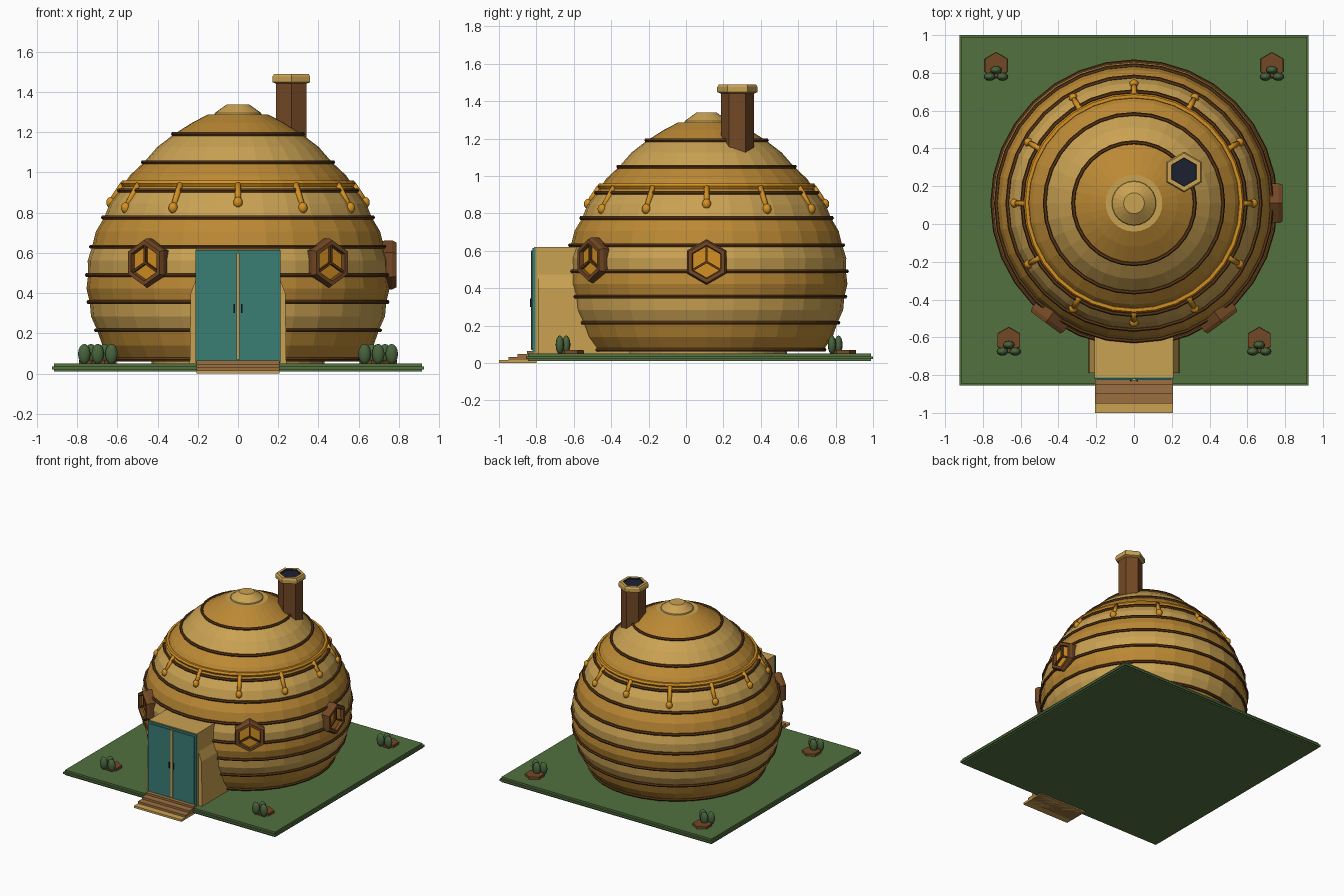
import bpy, bmesh, math
from mathutils import Vector, Matrix

if "Cube" in bpy.data.objects:
    bpy.data.objects.remove(bpy.data.objects["Cube"])


def colour(name, rgb):
    m = bpy.data.materials.new(name)
    m.diffuse_color = (*rgb, 1)
    m.use_nodes = True
    m.node_tree.nodes["Principled BSDF"].inputs["Base Color"].default_value = m.diffuse_color
    return m


PALE = colour("pale honey", (0.59, 0.36, 0.085))
GOLD = colour("deep honey", (0.50, 0.25, 0.035))
AMBER = colour("amber", (0.66, 0.28, 0.015))
DARK = colour("dark brown", (0.10, 0.037, 0.008))
BROWN = colour("wood brown", (0.17, 0.065, 0.018))
STEP = colour("step brown", (0.33, 0.16, 0.052))
GREEN = colour("lawn green", (0.085, 0.165, 0.05))
BUSH = colour("bush green", (0.065, 0.125, 0.045))
TEAL = colour("teal", (0.042, 0.205, 0.175))
NAVY = colour("soot navy", (0.012, 0.014, 0.03))
CX, CY = 0.0, 0.11          # centre of the hive


def finish(name, bm, mats, smooth=False):
    bmesh.ops.recalc_face_normals(bm, faces=bm.faces)
    me = bpy.data.meshes.new(name)
    bm.to_mesh(me)
    bm.free()
    for m in mats:
        me.materials.append(m)
    for p in me.polygons:
        p.use_smooth = smooth
    ob = bpy.data.objects.new(name, me)
    bpy.context.collection.objects.link(ob)
    return ob


def box(name, x, y, z, mat):
    bm = bmesh.new()
    bmesh.ops.create_cube(bm, size=1)
    for v in bm.verts:
        v.co = [lo + (c + 0.5) * (hi - lo) for c, (lo, hi) in zip(v.co, (x, y, z))]
    return finish(name, bm, [mat])


def lathe(name, profile, centre, n, mats, rule=None, turn=0.0, closed=False):
    """Turn (radius, z) points about a vertical axis; rule(i) picks a material per strip."""
    bm = bmesh.new()
    loops = []
    for r, z in profile:
        loops.append([bm.verts.new((centre[0] + r * math.cos(turn + math.tau * k / n),
                                    centre[1] + r * math.sin(turn + math.tau * k / n), z))
                      for k in range(n)])
    count = len(loops) if closed else len(loops) - 1
    for i in range(count):
        a, b = loops[i], loops[(i + 1) % len(loops)]
        for k in range(n):
            f = bm.faces.new((a[k], a[(k + 1) % n], b[(k + 1) % n], b[k]))
            f.material_index = rule(i) if rule else 0
    if not closed:
        bm.faces.new(loops[0][::-1])
        f = bm.faces.new(loops[-1])
        f.material_index = rule(count) if rule else 0
    return finish(name, bm, mats)


def ring(name, r, z, minor, mat):
    pts = [(r + minor * math.cos(math.tau * k / 6), z + minor * math.sin(math.tau * k / 6))
           for k in range(6)]
    return lathe(name, pts, (CX, CY), 32, [mat], closed=True)


# Lawn with a narrow protruding rim
box("lawn", (-0.915, 0.915), (-0.845, 0.99), (0.01, 0.05), GREEN)
box("lawn_rim", (-0.925, 0.925), (-0.855, 1.0), (0.02, 0.035), GREEN)
lathe("foundation", [(0.43, 0.045), (0.43, 0.065)], (CX, CY), 32, [PALE])

# Hive body: bulging bands in alternating honey tones, with a dark cord at every seam
seams = [(0.63, 0.07), (0.705, 0.215), (0.742, 0.355), (0.75, 0.49), (0.73, 0.63),
         (0.67, 0.775), (0.592, 0.91), (0.472, 1.05), (0.322, 1.19)]
profile = []
for (r0, z0), (r1, z1) in zip(seams, seams[1:]):
    out = Vector((z1 - z0, r0 - r1)).normalized() * 0.007
    profile += [(r0 - 0.005, z0), ((r0 + r1) / 2 + out.x, (z0 + z1) / 2 + out.y)]
profile += [(0.317, 1.19), (0.23, 1.245), (0.15, 1.287)]
lathe("hive_body", profile, (CX, CY), 32, [GOLD, PALE], lambda i: (i // 2) % 2)
lathe("hive_cap", [(0.12, 1.28), (0.115, 1.295), (0.055, 1.338)], (CX, CY), 24, [PALE])
for i, (r, z) in enumerate(seams):
    ring(f"seam_cord_{i}", r, z, 0.011, DARK)

# Honey collar and its drips
ring("honey_collar", 0.567, 0.945, 0.017, AMBER)
for i in range(12):
    a = math.tau * i / 12 - math.pi / 2
    d = Vector((math.cos(a), math.sin(a), 0))
    r_end, z_end = (0.632, 0.85) if i % 3 == 0 else (0.645, 0.823)
    top = Vector((CX, CY, 0.942)) + d * 0.572
    end = Vector((CX, CY, z_end)) + d * r_end
    bm = bmesh.new()
    aim = (end - top).to_track_quat('Z', 'Y').to_matrix().to_4x4()
    bmesh.ops.create_cone(bm, segments=8, radius1=0.015, radius2=0.015, cap_ends=True,
                          depth=(end - top).length,
                          matrix=Matrix.Translation((top + end) / 2) @ aim)
    bmesh.ops.create_uvsphere(bm, u_segments=10, v_segments=8, radius=0.024,
                              matrix=Matrix.Translation(end) @ Matrix.Diagonal((1, 1, 1.15, 1)))
    finish(f"honey_drip_{i}", bm, [AMBER], True)


# Hexagonal windows: built facing -y at the origin, then turned around the hive
def window(name, angle, z):
    place = (Matrix.Translation((CX, CY, z)) @ Matrix.Rotation(angle, 4, 'Z')
             @ Matrix.Translation((0, -0.765, 0)))

    def hexagon(bm, r, y):
        return [bm.verts.new((r * math.sin(math.tau * k / 6), y, r * math.cos(math.tau * k / 6)))
                for k in range(6)]

    bm = bmesh.new()
    rows = [hexagon(bm, r, y) for r, y in
            ((0.118, 0.07), (0.122, 0.0), (0.112, -0.022), (0.09, -0.022), (0.085, 0.0))]
    for a, b in zip(rows, rows[1:]):
        for k in range(6):
            bm.faces.new((a[k], a[(k + 1) % 6], b[(k + 1) % 6], b[k]))
    bm.faces.new(rows[0])
    bm.faces.new(rows[-1]).material_index = 1
    bm.transform(place)
    finish(name, bm, [BROWN, AMBER])
    bm = bmesh.new()
    for k in range(3):
        bmesh.ops.create_cube(bm, size=1, matrix=Matrix.Rotation(math.tau * k / 3, 4, 'Y')
                              @ Matrix.Translation((0, -0.006, 0.043))
                              @ Matrix.Diagonal((0.012, 0.018, 0.09, 1)))
    bm.transform(place)
    finish(name + "_bars", bm, [DARK])


window("window_front_left", math.radians(-36.5), 0.55)
window("window_front_right", math.radians(36.5), 0.55)
window("window_side", math.radians(90), 0.54)

# Chimney with flared cap and sooty opening
flue = (0.265, 0.275)
lathe("chimney", [(0.088, 1.10), (0.088, 1.46)], flue, 6, [BROWN], turn=math.pi / 6)
lathe("chimney_cap", [(0.088, 1.44), (0.108, 1.448), (0.108, 1.475), (0.1, 1.488),
                      (0.076, 1.488), (0.074, 1.478)], flue, 6, [PALE, NAVY],
      lambda i: int(i >= 4), turn=math.pi / 6)

# Porch: upper block plus a wider base with sloped shoulders
box("porch", (-0.208, 0.208), (-0.812, -0.3), (0.05, 0.62), PALE)
bm = bmesh.new()
outline = [(0.24, 0.05), (0.235, 0.40), (0.205, 0.48)]
outline += [(-x, z) for x, z in reversed(outline)]
face = bm.faces.new([bm.verts.new((x, -0.79, z)) for x, z in outline])
ext = bmesh.ops.extrude_face_region(bm, geom=[face])
bmesh.ops.translate(bm, vec=(0, 0.49, 0),
                    verts=[v for v in ext["geom"] if isinstance(v, bmesh.types.BMVert)])
bm.faces.new([v for v in bm.verts if v.co.y < -0.7]) if not any(
    all(v.co.y < -0.7 for v in f.verts) for f in bm.faces) else None
finish("porch_shoulders", bm, [PALE])

# Double door
box("door_frame", (-0.21, 0.21), (-0.82, -0.805), (0.055, 0.615), TEAL)
box("door_divider", (-0.008, 0.008), (-0.829, -0.815), (0.07, 0.60), PALE)
for side, s in (("left", -1), ("right", 1)):
    xs = sorted((s * 0.01, s * 0.196))
    box(f"door_{side}", xs, (-0.826, -0.815), (0.075, 0.60), TEAL)
    hs = sorted((s * 0.014, s * 0.022))
    box(f"handle_{side}", hs, (-0.835, -0.824), (0.30, 0.345), NAVY)

# Entrance steps, the lowest one paler
for i in range(4):
    box(f"step_{i}", (-0.207, 0.207), (-1.0 + 0.05 * i, -0.80),
        (0.0, 0.016 * (i + 1)), PALE if i == 0 else STEP)

# Corner planters with three egg-shaped bushes each
for x, y in ((-0.73, 0.84), (0.73, 0.84), (-0.663, -0.615), (0.663, -0.615)):
    tag = ("back" if y > 0 else "front") + ("_left" if x < 0 else "_right")
    lathe("planter_" + tag, [(0.07, 0.045), (0.068, 0.068)], (x, y), 6, [BROWN],
          turn=math.pi / 6)
    bm = bmesh.new()
    for dx, dy in ((-0.034, -0.06), (0.034, -0.06), (0, -0.025)):
        bmesh.ops.create_uvsphere(bm, u_segments=12, v_segments=8, radius=1,
                                  matrix=Matrix.Translation((x + dx, y + dy, 0.097))
                                  @ Matrix.Diagonal((0.031, 0.022, 0.05, 1)))
    finish("bushes_" + tag, bm, [BUSH], True)
